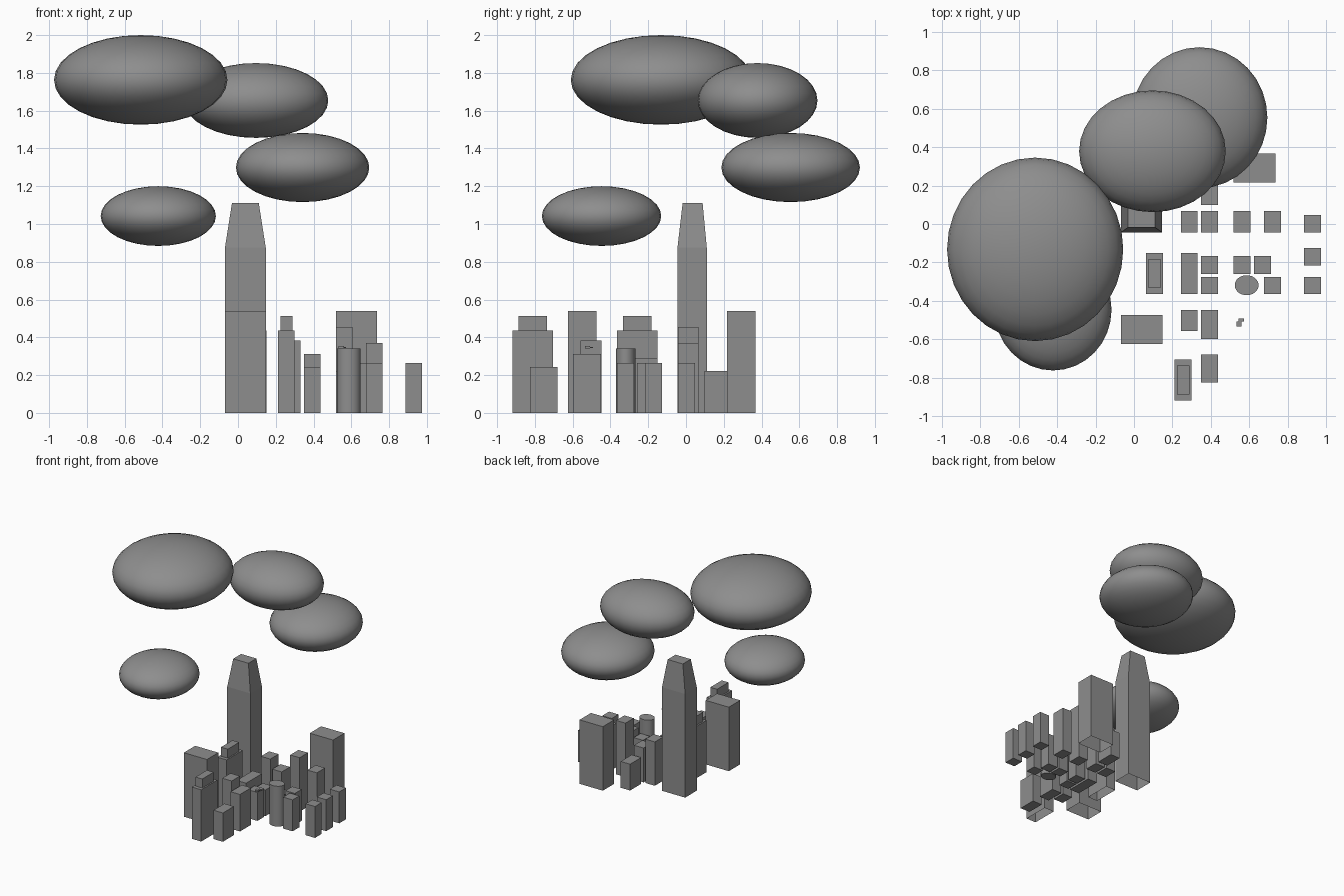
import bpy, bmesh
from mathutils import Matrix

if "Cube" in bpy.data.objects:
    bpy.data.objects.remove(bpy.data.objects["Cube"])

# Dark grey used for every part
GREY = bpy.data.materials.new("dark_grey")
GREY.diffuse_color = (0.27, 0.27, 0.27, 1)
GREY.use_nodes = True
GREY.node_tree.nodes["Principled BSDF"].inputs["Base Color"].default_value = GREY.diffuse_color


def finish(bm, name, smooth=False):
    me = bpy.data.meshes.new(name)
    bmesh.ops.recalc_face_normals(bm, faces=bm.faces[:])
    for f in bm.faces:
        f.smooth = smooth
    bm.to_mesh(me)
    bm.free()
    me.materials.append(GREY)
    ob = bpy.data.objects.new(name, me)
    bpy.context.collection.objects.link(ob)
    return ob


def stack(name, sections, base=True):
    """Loft rectangular sections (x0, x1, y0, y1, z) from bottom to top."""
    bm = bmesh.new()
    rings = []
    for x0, x1, y0, y1, z in sections:
        rings.append([bm.verts.new((x, y, z)) for x, y in
                      ((x0, y0), (x1, y0), (x1, y1), (x0, y1))])
    for a, b in zip(rings, rings[1:]):
        for i in range(4):
            j = (i + 1) % 4
            bm.faces.new((a[i], a[j], b[j], b[i]))
    bm.faces.new(rings[-1])
    if base:
        bm.faces.new(rings[0][::-1])
    return finish(bm, name)


def box(name, x0, x1, y0, y1, z1, z0=0.0, base=True):
    return stack(name, [(x0, x1, y0, y1, z0), (x0, x1, y0, y1, z1)], base)


def cloud(name, centre, radii):
    bm = bmesh.new()
    m = Matrix.Translation(centre) @ Matrix.Diagonal((*radii, 1))
    bmesh.ops.create_uvsphere(bm, u_segments=32, v_segments=16, radius=1, matrix=m)
    return finish(bm, name, True)


# Clouds
cloud("cloud_large", (-0.515, -0.132, 1.763), (0.459, 0.478, 0.237))
cloud("cloud_middle", (0.096, 0.379, 1.654), (0.382, 0.317, 0.198))
cloud("cloud_back", (0.342, 0.554, 1.299), (0.353, 0.367, 0.183))
cloud("cloud_low", (-0.422, -0.447, 1.042), (0.305, 0.316, 0.158))

# Tall tower with tapered crown
stack("tower", [(-0.069, 0.147, -0.045, 0.11, 0), (-0.069, 0.147, -0.045, 0.11, 0.875),
                (-0.032, 0.11, -0.018, 0.088, 1.11)], base=False)

# Broad slab blocks
box("slab_back", 0.519, 0.736, 0.216, 0.368, 0.54, base=False)
box("slab_front", -0.068, 0.148, -0.626, -0.474, 0.54, base=False)

# Stepped blocks, with a narrower upper storey
for i, (x, y) in enumerate(((0.062, -0.365), (0.212, -0.919))):
    a = (x, x + 0.088, y, y + 0.214)
    b = (x + 0.013, x + 0.076, y + 0.031, y + 0.183)
    stack(f"stepped_block_{i}", [(*a, 0), (*a, 0.437), (*b, 0.437), (*b, 0.513)], base=False)

# Street blocks: x start, y start, depth, height
W = 0.088
blocks = [
    (0.35, 0.098, 0.148, 0.222),
    (0.244, -0.043, 0.11, 0.37), (0.35, -0.043, 0.11, 0.29),
    (0.518, -0.043, 0.11, 0.455), (0.678, -0.043, 0.11, 0.37),
    (0.887, -0.043, 0.09, 0.265), (0.887, -0.216, 0.09, 0.265),
    (0.887, -0.366, 0.09, 0.265), (0.678, -0.366, 0.09, 0.265),
    (0.519, -0.26, 0.092, 0.22), (0.625, -0.26, 0.092, 0.265),
    (0.35, -0.26, 0.092, 0.22), (0.35, -0.366, 0.09, 0.24),
    (0.244, -0.366, 0.214, 0.29), (0.244, -0.558, 0.11, 0.382),
    (0.35, -0.599, 0.15, 0.312), (0.35, -0.827, 0.146, 0.243),
]
for i, (x, y, d, h) in enumerate(blocks):
    box(f"street_block_{i}", x, x + W, y, y + d, h)

# Oval tower
bm = bmesh.new()
bmesh.ops.create_cone(bm, cap_ends=True, segments=32, radius1=1, radius2=1, depth=1,
                      matrix=Matrix.Translation((0.587, -0.319, 0.17)) @
                      Matrix.Diagonal((0.062, 0.052, 0.34, 1)))
oval = finish(bm, "oval_tower")
bpy.context.view_layer.objects.active = oval
oval.select_set(True)
bpy.ops.object.shade_smooth_by_angle()

# Tiny floating craft
box("craft_body", 0.533, 0.56, -0.535, -0.508, 0.353, 0.341)
box("craft_tail", 0.545, 0.572, -0.508, -0.492, 0.35, 0.343)
